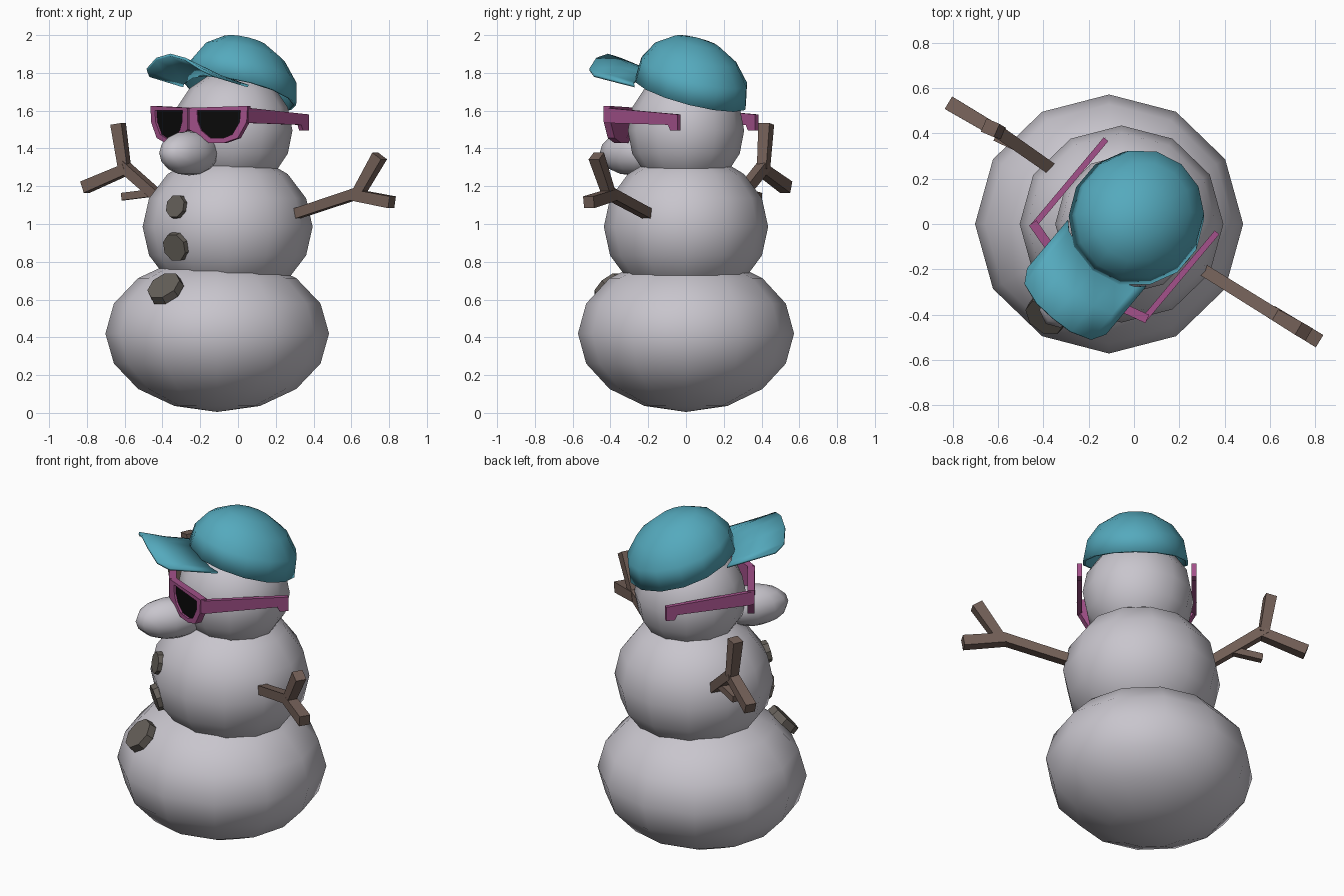
import bpy, bmesh
from math import radians
from mathutils import Matrix, Vector

if "Cube" in bpy.data.objects:
    bpy.data.objects.remove(bpy.data.objects["Cube"])

YAW = Matrix.Rotation(radians(-40), 4, 'Z')          # direction the face looks
HEAD = Matrix.Translation((-0.02, 0, 0)) @ YAW       # local -y is forward
CAP = Matrix.Translation((0.01, 0.025, 0)) @ YAW


def mat(name, rgb):
    m = bpy.data.materials.new(name)
    m.diffuse_color = (*rgb, 1)
    m.use_nodes = True
    m.node_tree.nodes["Principled BSDF"].inputs["Base Color"].default_value = m.diffuse_color
    return m


SNOW = mat("snow", (0.58, 0.56, 0.61))
TEAL = mat("teal", (0.09, 0.40, 0.51))
PINK = mat("pink", (0.36, 0.08, 0.25))
BLACK = mat("black", (0.003, 0.003, 0.003))
WOOD = mat("wood", (0.17, 0.115, 0.095))
COAL = mat("coal", (0.13, 0.115, 0.10))


def finish(bm, name, material, matrix=Matrix(), smooth=False):
    bm.transform(matrix)
    bmesh.ops.recalc_face_normals(bm, faces=bm.faces)
    for f in bm.faces:
        f.smooth = smooth
    me = bpy.data.meshes.new(name)
    bm.to_mesh(me)
    bm.free()
    me.materials.append(material)
    ob = bpy.data.objects.new(name, me)
    bpy.context.collection.objects.link(ob)
    return ob


def faces(verts, polys):
    bm = bmesh.new()
    vs = [bm.verts.new(v) for v in verts]
    for p in polys:
        bm.faces.new([vs[i] for i in p])
    return bm


def thicken(ob, t, offset=0):
    m = ob.modifiers.new("thickness", 'SOLIDIFY')
    m.thickness, m.offset = t, offset


def ball(name, centre, size, rot=Matrix()):
    bm = bmesh.new()
    bmesh.ops.create_uvsphere(bm, u_segments=12, v_segments=8, radius=1)
    return finish(bm, name, SNOW, Matrix.Translation(centre) @ rot @ Matrix.Diagonal((*size, 1)), True)


def stick(name, a, b, r1, r2, material, sides=4, spin=45):
    a, b = Vector(a), Vector(b)
    bm = bmesh.new()
    bmesh.ops.create_cone(bm, cap_ends=True, segments=sides, radius1=r1, radius2=r2, depth=(b - a).length)
    q = (b - a).to_track_quat('Z', 'Y').to_matrix().to_4x4()
    return finish(bm, name, material,
                  Matrix.Translation((a + b) / 2) @ q @ Matrix.Rotation(radians(spin), 4, 'Z'))


# Snow body
ball("bottom_snowball", (-0.11, 0, 0.42), (0.592, 0.572, 0.415))
ball("middle_snowball", (-0.055, 0, 0.985), (0.45, 0.435, 0.395))
ball("head", (-0.03, 0, 1.495), (0.318, 0.308, 0.318))
ball("nose", HEAD @ Vector((0, -0.37, 1.375)), (0.118, 0.205, 0.118), YAW)

# Buttons: faceted discs lying on the snow
for i, (p, n, r) in enumerate([
        ((-0.32, -0.315, 1.09), (-0.62, -0.75, 0.2), 0.066),
        ((-0.325, -0.315, 0.88), (-0.62, -0.75, -0.25), 0.08),
        ((-0.385, -0.40, 0.66), (-0.45, -0.6, 0.7), 0.1)]):
    n = Vector(n).normalized() * 0.022
    stick(f"button_{i + 1}", Vector(p) - n, Vector(p) + n, r, r * 0.95, COAL, 8, 22.5)

# Branch arms
for name, a, b, r1, r2 in [
        ("right_arm", (0.31, -0.205, 1.055), (0.64, -0.41, 1.165), 0.038, 0.04),
        ("right_long_twig", (0.61, -0.39, 1.155), (0.815, -0.515, 1.115), 0.042, 0.045),
        ("right_upper_twig", (0.63, -0.405, 1.15), (0.75, -0.475, 1.36), 0.038, 0.045),
        ("left_arm", (-0.36, 0.24, 1.09), (-0.61, 0.415, 1.31), 0.038, 0.04),
        ("left_long_twig", (-0.59, 0.40, 1.29), (-0.81, 0.53, 1.195), 0.04, 0.045),
        ("left_upper_twig", (-0.60, 0.41, 1.29), (-0.635, 0.425, 1.53), 0.038, 0.045),
        ("left_small_twig", (-0.45, 0.31, 1.165), (-0.61, 0.385, 1.145), 0.028, 0.028)]:
    stick(name, a, b, r1, r2, WOOD)

# Cap crown: tilted half sphere leaning forward towards the top
bm = bmesh.new()
bmesh.ops.create_uvsphere(bm, u_segments=14, v_segments=8, radius=0.312)
bmesh.ops.delete(bm, geom=[v for v in bm.verts if v.co.z < -0.01], context='VERTS')
bm.transform(Matrix.Translation((0, 0, 1.69)) @ Matrix.Rotation(radians(-18), 4, 'X'))
for v in bm.verts:
    v.co.x *= 0.96
    v.co.y -= 0.22 * max(v.co.z - 1.75, 0)
crown = finish(bm, "cap_crown", TEAL, CAP, True)
thicken(crown, 0.015, -1)

# Cap bill: arched sheet, (sideways, root reach, tip reach)
cols = [(-0.225, 0.20, 0.48), (-0.19, 0.235, 0.54), (-0.10, 0.27, 0.57), (0, 0.285, 0.575),
        (0.10, 0.27, 0.57), (0.19, 0.235, 0.54), (0.225, 0.20, 0.48)]
verts = []
for t in (0, 0.5, 1):
    for u, f0, f1 in cols:
        verts.append((u, -(f0 + (f1 - f0) * t), 1.79 + 0.105 * t - (0.06 + 0.05 * t) * (u / 0.225) ** 2))
quads = [(r * 7 + c, r * 7 + c + 1, r * 7 + c + 8, r * 7 + c + 7) for r in range(2) for c in range(6)]
bill = finish(faces(verts, quads), "cap_bill", TEAL, CAP, True)
thicken(bill, 0.014)

# Glasses: rim and lens outlines (sideways, height), folded at the bridge
outer = [(0, 1.615), (0.33, 1.625), (0.325, 1.54), (0.275, 1.455), (0.20, 1.43), (0.11, 1.43), (0.05, 1.475), (0, 1.50)]
inner = [(0.045, 1.60), (0.29, 1.60), (0.285, 1.54), (0.245, 1.475), (0.195, 1.455), (0.12, 1.455), (0.07, 1.495), (0.05, 1.54)]
temple = [(0.28, 1.615), (-0.22, 1.58), (-0.22, 1.495), (-0.17, 1.495), (-0.155, 1.525), (0.28, 1.535)]
for side, s in (("right", 1), ("left", -1)):
    def bend(pts, reach=0.36):
        return [(s * u, -(reach - 0.27 * u), z) for u, z in pts]
    ring = [(i, (i + 1) % 8, 8 + (i + 1) % 8, 8 + i) for i in range(8)]
    rim = finish(faces(bend(outer + inner), ring), side + "_rim", PINK, HEAD)
    thicken(rim, 0.04)
    back = finish(faces(bend(inner, 0.345), [range(8)]), side + "_lens_back", PINK, HEAD)
    thicken(back, 0.006)
    lens = finish(faces(bend(inner, 0.362), [range(8)]), side + "_lens", BLACK, HEAD)
    thicken(lens, 0.012)
    arm = finish(faces([(s * 0.32, -f, z) for f, z in temple], [range(6)]), side + "_temple", PINK, HEAD)
    thicken(arm, 0.026)
